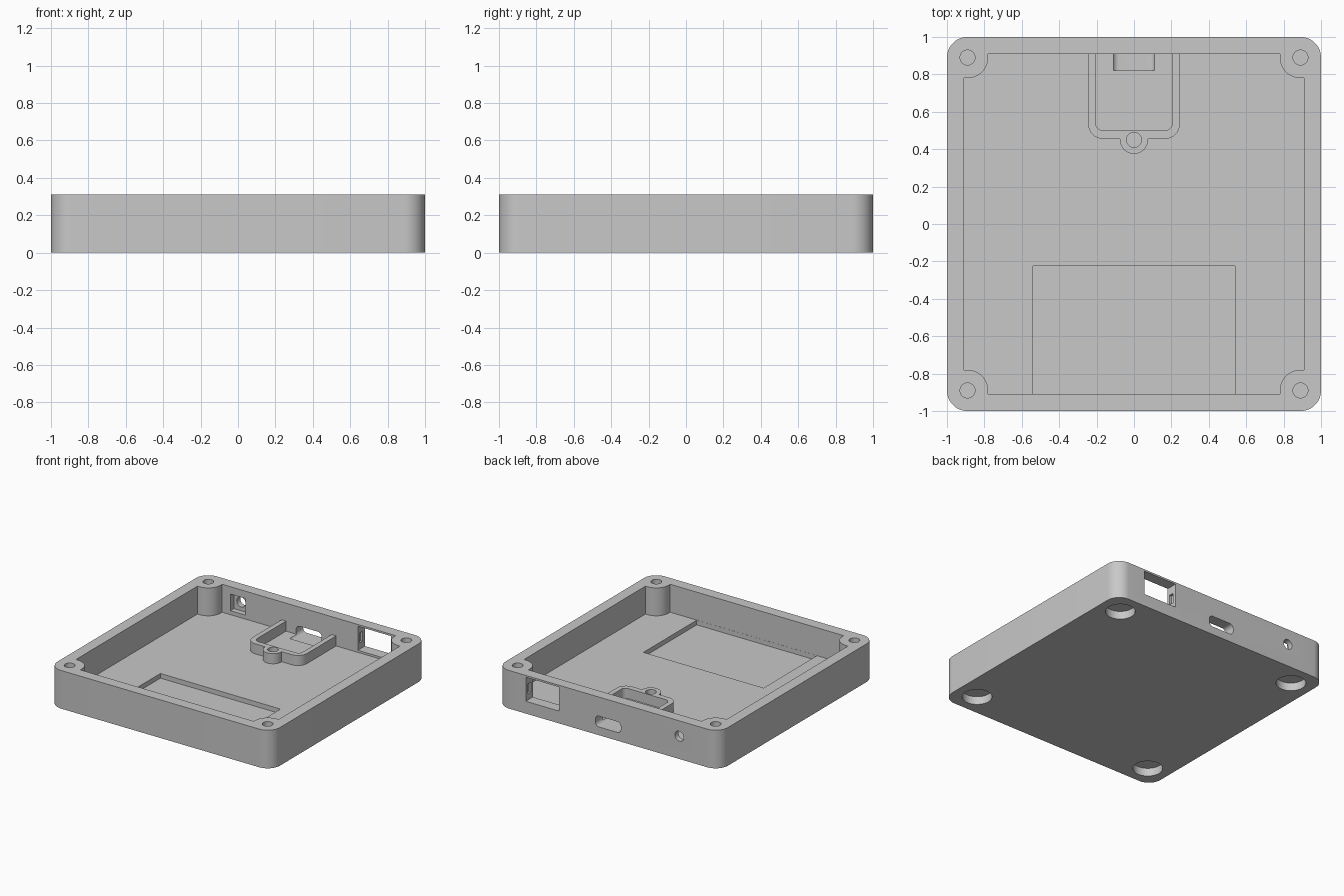
import bpy, bmesh
from math import sin, cos, pi, radians

if "Cube" in bpy.data.objects:
    bpy.data.objects.remove(bpy.data.objects["Cube"], do_unlink=True)

grey = bpy.data.materials.new("light_grey_plastic")
grey.use_nodes = True
colour = (0.58, 0.58, 0.58, 1)
grey.diffuse_color = colour
grey.node_tree.nodes["Principled BSDF"].inputs["Base Color"].default_value = colour

HEIGHT, FLOOR, INNER, SCREW = 0.31, 0.083, 0.91, 0.89
CORNERS = [(sx, sy) for sx in (-1, 1) for sy in (-1, 1)]


def arc(cx, cy, r, start, end, n=12):
    return [(cx + r * cos(radians(start + (end - start) * i / n)),
             cy + r * sin(radians(start + (end - start) * i / n))) for i in range(n + 1)]


def rectangle(x0, x1, y0, y1, r=0):
    if r == 0:
        return [(x0, y0), (x1, y0), (x1, y1), (x0, y1)]
    return (arc(x1 - r, y0 + r, r, -90, 0) + arc(x1 - r, y1 - r, r, 0, 90)
            + arc(x0 + r, y1 - r, r, 90, 180) + arc(x0 + r, y0 + r, r, 180, 270))


def circle(x, y, r):
    return arc(x, y, r, 0, 360, 40)[:-1]


def prism(name, outline, low, high, along="z"):
    """Extrude an outline along z, or along y with the outline in x and z."""
    bm = bmesh.new()
    place = (lambda u, v, w: (u, v, w)) if along == "z" else (lambda u, v, w: (u, w, v))
    face = bm.faces.new([bm.verts.new(place(u, v, low)) for u, v in outline])
    top = bmesh.ops.extrude_face_region(bm, geom=[face])["geom"]
    move = place(0, 0, high - low)
    bmesh.ops.translate(bm, vec=move, verts=[v for v in top if isinstance(v, bmesh.types.BMVert)])
    bmesh.ops.recalc_face_normals(bm, faces=bm.faces)
    mesh = bpy.data.meshes.new(name)
    bm.to_mesh(mesh)
    bm.free()
    mesh.materials.append(grey)
    obj = bpy.data.objects.new(name, mesh)
    bpy.context.collection.objects.link(obj)
    return obj


def combine(target, tool, operation="DIFFERENCE"):
    mod = target.modifiers.new(operation.lower(), "BOOLEAN")
    mod.operation, mod.solver, mod.object = operation, "EXACT", tool
    bpy.context.view_layer.objects.active = target
    bpy.ops.object.modifier_apply(modifier=mod.name)
    bpy.data.objects.remove(tool, do_unlink=True)


def cut(target, outline, low, high, along="z"):
    combine(target, prism("cutter", outline, low, high, along))


# Case tray: rounded block hollowed around four corner screw posts
case = prism("case_tray", rectangle(-1, 1, -1, 1, 0.11), 0, HEIGHT)
post = [(INNER, 0.78)] + arc(SCREW, SCREW, 0.11, 270, 180) + [(0.78, INNER)]
cavity = []
for turn in range(4):
    c, s = round(cos(turn * pi / 2)), round(sin(turn * pi / 2))
    cavity += [(c * x - s * y, s * x + c * y) for x, y in post]
cut(case, cavity, FLOOR, 0.4)

# Screw holes above and foot recesses below
for sx, sy in CORNERS:
    cut(case, circle(sx * SCREW, sy * SCREW, 0.04), 0.1, 0.4)
    cut(case, circle(sx * 0.82, sy * 0.82, 0.11), -0.1, 0.065)

# Shallow pocket in the floor
cut(case, rectangle(-0.54, 0.54, -0.909, -0.225), 0.045, 0.2)

# Back wall: large port with side grooves, cable slot, round jack with inner seat
cut(case, rectangle(0.44, 0.74, 0.1, 0.295), 0.88, 1.1, "y")
cut(case, rectangle(0.42, 0.76, 0.15, 0.23), 0.93, 0.97, "y")
cut(case, rectangle(-0.115, 0.115, 0.067, 0.155, 0.035), 0.82, 1.1, "y")
cut(case, circle(-0.64, 0.185, 0.04), 0.88, 1.1, "y")
cut(case, rectangle(-0.705, -0.57, 0.115, 0.25), 0.88, 0.955, "y")

# Connector bracket: U-shaped wall with a screw lug
bracket = prism("connector_bracket", rectangle(-0.245, 0.245, 0.455, 1.05, 0.08), 0.075, 0.165)
combine(bracket, prism("lug", circle(0, 0.45, 0.075), 0.075, 0.165), "UNION")
cut(bracket, rectangle(-0.205, 0.205, 0.5, 1.2, 0.04), 0, 0.3)
cut(bracket, rectangle(-0.5, 0.5, 0.93, 1.3), 0, 0.3)
cut(bracket, circle(0, 0.45, 0.04), 0, 0.3)

# Smooth the curved walls, keep edges sharp
bpy.ops.object.select_all(action="DESELECT")
for obj in (case, bracket):
    obj.select_set(True)
    bpy.context.view_layer.objects.active = obj
bpy.ops.object.shade_smooth_by_angle(angle=radians(30))
